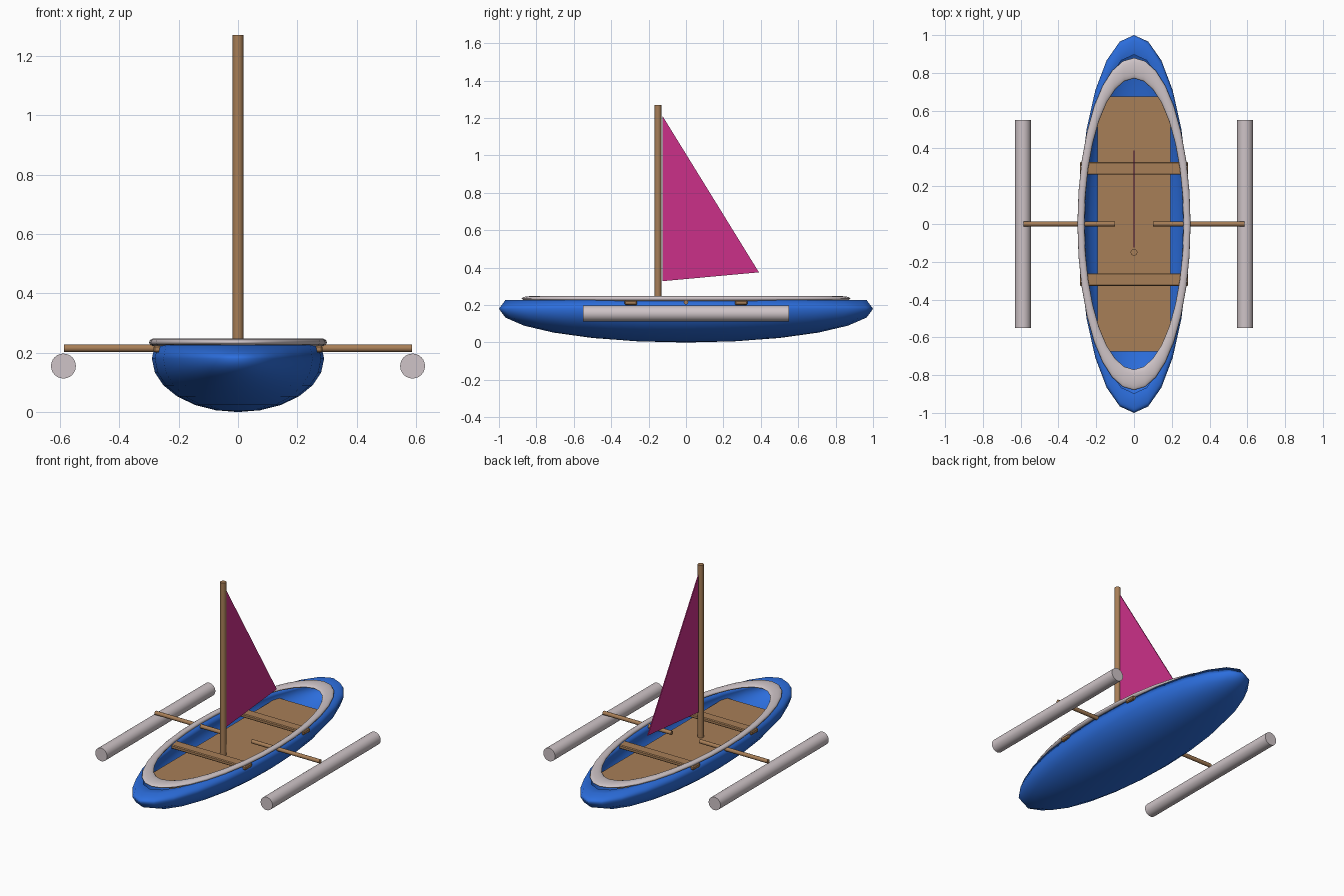
import bpy, bmesh, math
from mathutils import Matrix

cube = bpy.data.objects.get("Cube")
if cube:
    bpy.data.objects.remove(cube, do_unlink=True)


def material(name, rgb):
    m = bpy.data.materials.new(name)
    m.use_nodes = True
    m.diffuse_color = (*rgb, 1)
    m.node_tree.nodes["Principled BSDF"].inputs["Base Color"].default_value = (*rgb, 1)
    return m


BLUE = material("hull blue", (0.025, 0.155, 0.72))
WOOD = material("wood brown", (0.39, 0.21, 0.095))
GREY = material("light grey", (0.62, 0.55, 0.57))
PINK = material("sail pink", (0.60, 0.03, 0.25))


def finish(name, bm, mat, smooth=True):
    bmesh.ops.recalc_face_normals(bm, faces=bm.faces)
    mesh = bpy.data.meshes.new(name)
    bm.to_mesh(mesh)
    bm.free()
    mesh.materials.append(mat)
    ob = bpy.data.objects.new(name, mesh)
    bpy.context.collection.objects.link(ob)
    if smooth:
        bpy.ops.object.select_all(action='DESELECT')
        ob.select_set(True)
        bpy.context.view_layer.objects.active = ob
        bpy.ops.object.shade_smooth_by_angle(angle=math.radians(35))
    return ob


def box(name, mat, center, size, bevel=0):
    bm = bmesh.new()
    bmesh.ops.create_cube(bm, size=1, matrix=Matrix.Translation(center) @ Matrix.Diagonal((*size, 1)))
    if bevel:
        bmesh.ops.bevel(bm, geom=bm.edges[:], offset=bevel, segments=1, affect='EDGES')
    return finish(name, bm, mat, False)


def rod(name, mat, center, radius, length, axis, sides=16):
    turn = {'X': Matrix.Rotation(math.pi / 2, 4, 'Y'),
            'Y': Matrix.Rotation(math.pi / 2, 4, 'X'),
            'Z': Matrix.Identity(4)}[axis]
    bm = bmesh.new()
    bmesh.ops.create_cone(bm, cap_ends=True, segments=sides, radius1=radius, radius2=radius,
                          depth=length, matrix=Matrix.Translation(center) @ turn)
    return finish(name, bm, mat)


# Hull: open bowl from a stretched sphere, with wall thickness
bm = bmesh.new()
bmesh.ops.create_uvsphere(bm, u_segments=24, v_segments=12, radius=1)
bmesh.ops.delete(bm, geom=[v for v in bm.verts if v.co.z > 0.3], context='VERTS')
hull = finish("hull", bm, BLUE)
# keep the bowl's normals pointing outwards so the wall grows inwards
if hull.data.polygons[0].normal.dot(hull.data.polygons[0].center) < 0:
    hull.data.flip_normals()
hull.scale = (0.29, 1.0, 0.18)
hull.location.z = 0.18
wall = hull.modifiers.new("wall", 'SOLIDIFY')
wall.thickness = 0.07
wall.offset = -1
hull.modifiers.move(len(hull.modifiers) - 1, 0)

# Gunwale: stretched ring resting on the hull
bpy.ops.mesh.primitive_torus_add(major_segments=32, minor_segments=12,
                                 major_radius=1, minor_radius=0.066, location=(0, 0, 0.235))
rim = bpy.context.object
rim.name = "gunwale"
rim.scale = (0.281, 0.825, 0.2)
rim.data.materials.append(GREY)
bpy.ops.object.shade_smooth_by_angle(angle=math.radians(60))

# Floor and benches
box("floor", WOOD, (0, 0, 0.15), (0.385, 1.35, 0.02))
for name, y in (("front_bench", -0.295), ("rear_bench", 0.295)):
    box(name, WOOD, (0, y, 0.213), (0.57, 0.068, 0.024), 0.005)

# Mast and sail
rod("mast", WOOD, (0, -0.15, 0.71), 0.018, 1.12, 'Z')
bm = bmesh.new()
corners = [(-0.125, 0.328), (0.39, 0.375), (-0.125, 1.21)]
face = bm.faces.new([bm.verts.new((-0.003, y, z)) for y, z in corners])
side = bmesh.ops.extrude_face_region(bm, geom=[face])["geom"]
bmesh.ops.translate(bm, vec=(0.006, 0, 0), verts=[g for g in side if isinstance(g, bmesh.types.BMVert)])
finish("sail", bm, PINK, False)

# Outriggers on both sides
for name, s in (("left", 1), ("right", -1)):
    rod(name + "_outrigger_arm", WOOD, (s * 0.343, 0, 0.215), 0.0125, 0.486, 'X', 12)
    rod(name + "_float", GREY, (s * 0.588, 0, 0.155), 0.042, 1.1, 'Y', 24)
